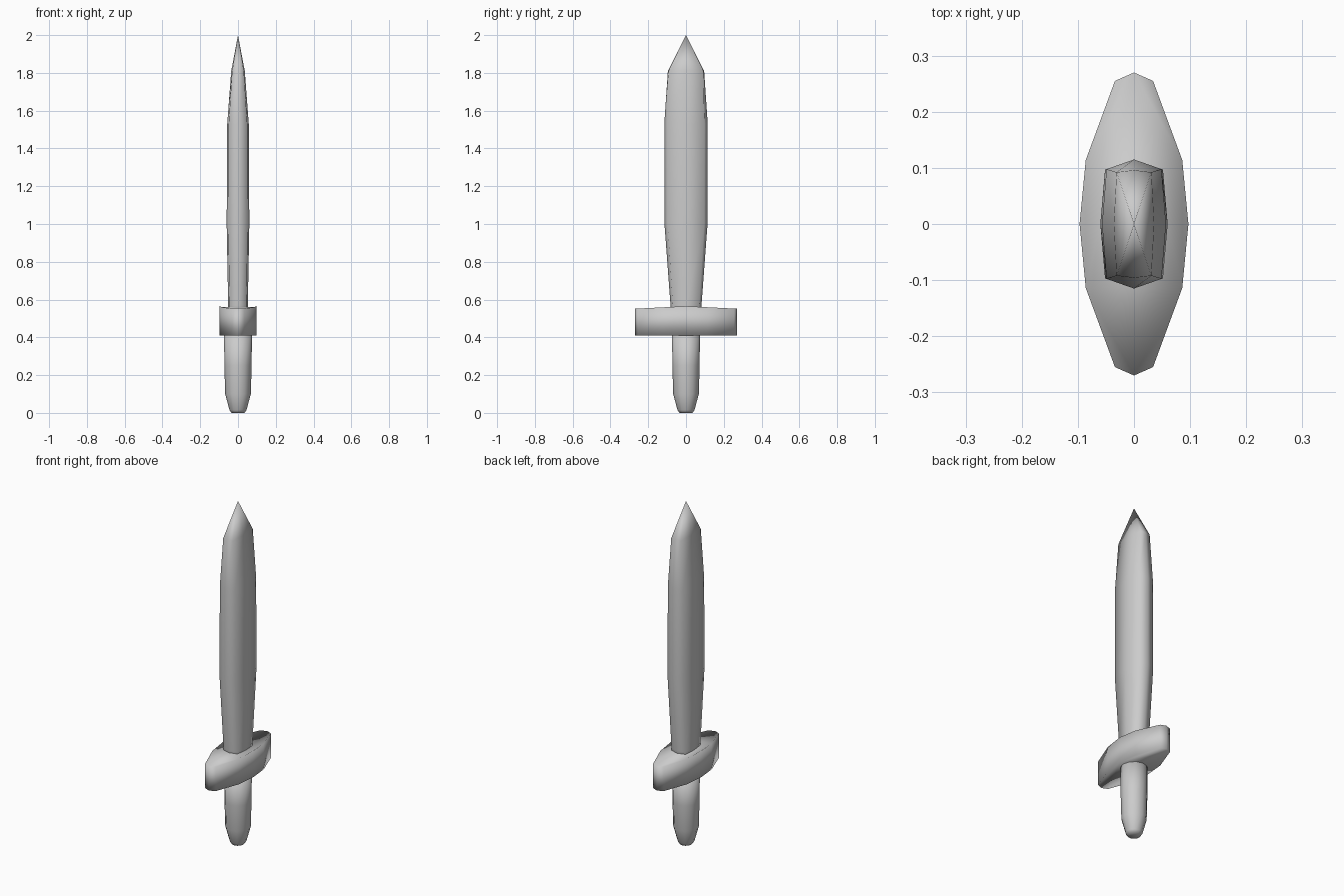
import bpy, bmesh, math

if "Cube" in bpy.data.objects:
    bpy.data.objects.remove(bpy.data.objects["Cube"])

gray = bpy.data.materials.new("plain gray")
gray.diffuse_color = (0.6, 0.6, 0.6, 1)
gray.use_nodes = True
gray.node_tree.nodes["Principled BSDF"].inputs["Base Color"].default_value = gray.diffuse_color


def loft(name, rings, tip=None):
    """Skin a stack of equal-length rings, capping both ends (top may be a point)."""
    bm = bmesh.new()
    loops = [[bm.verts.new(p) for p in r] for r in rings]
    n = len(loops[0])
    for a, b in zip(loops, loops[1:]):
        for i in range(n):
            j = (i + 1) % n
            bm.faces.new((a[i], a[j], b[j], b[i]))
    bm.faces.new(loops[0][::-1])
    if tip:
        t = bm.verts.new(tip)
        for i in range(n):
            bm.faces.new((loops[-1][i], loops[-1][(i + 1) % n], t))
    else:
        bm.faces.new(loops[-1])
    bmesh.ops.recalc_face_normals(bm, faces=bm.faces)
    me = bpy.data.meshes.new(name)
    bm.to_mesh(me)
    bm.free()
    me.materials.append(gray)
    for p in me.polygons:
        p.use_smooth = True
    ob = bpy.data.objects.new(name, me)
    bpy.context.collection.objects.link(ob)
    return ob


def mirrored(quarter, z):
    """Full outline from a quarter running from the +x axis to the +y axis."""
    half = quarter + [(-x, y) for x, y in quarter[-2::-1]]
    return [(x, y, z) for x, y in half + [(-x, -y) for x, y in half[1:-1]]]


# Blade: eight-sided section, half widths per height
blade_levels = [(0.50, 0.050, 0.075), (0.57, 0.052, 0.082), (1.00, 0.060, 0.114),
                (1.53, 0.057, 0.115), (1.81, 0.036, 0.096)]
loft("blade", [mirrored([(w, 0), (w * 0.86, d * 0.85 if z < 1.7 else d * 0.96), (0, d)], z)
               for z, w, d in blade_levels], tip=(0, 0, 2.0))

# Crossguard: long tapered block, slightly higher in the middle
outline = [(0.097, 0), (0.086, 0.114), (0.034, 0.255), (0, 0.27)]
bottom = mirrored(outline, 0.41)
top = [(x, y, 0.565 - 0.05 * abs(y)) for x, y, z in mirrored(outline, 0)]
guard = loft("crossguard", [bottom, top])

# Grip: round handle narrowing to a blunt pommel end
grip_levels = [(0.0, 0.035), (0.015, 0.045), (0.10, 0.068), (0.25, 0.072), (0.43, 0.074)]
loft("grip", [[(r * math.cos(i * math.pi / 6), r * math.sin(i * math.pi / 6), z)
               for i in range(12)] for z, r in grip_levels])
